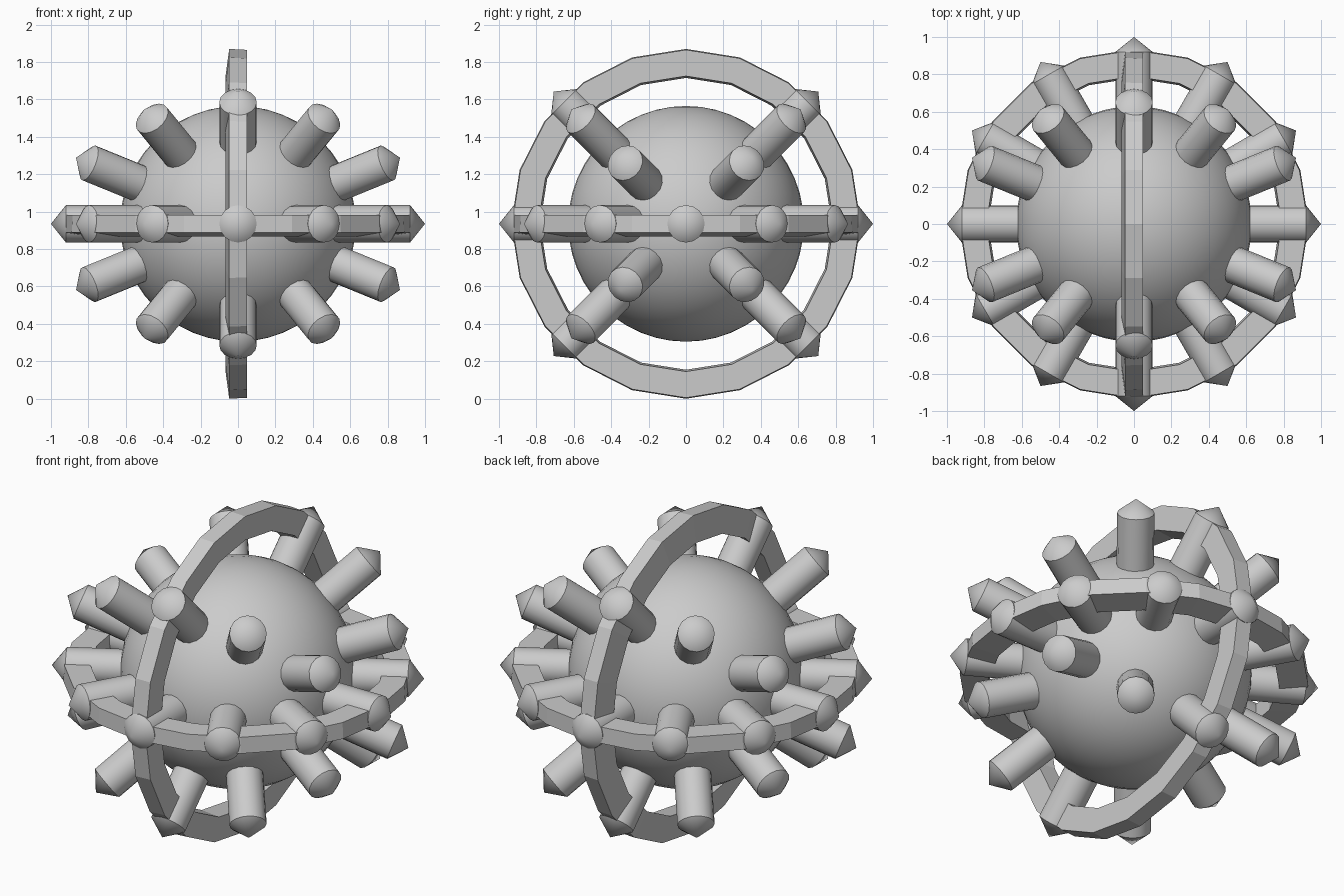
import bpy, bmesh, math
from mathutils import Matrix, Vector

if "Cube" in bpy.data.objects:
    bpy.data.objects.remove(bpy.data.objects["Cube"])

CZ = 0.935                      # height of the centre of the model
CENTRE = Matrix.Translation((0, 0, CZ))


def lathe(name, profile, segments, matrix, closed=False, smooth=True):
    """Spin (radius, height) points about local z, then place the result."""
    bm = bmesh.new()
    rings = []
    for r, h in profile:
        if r < 1e-6:
            rings.append([bm.verts.new((0, 0, h))] * segments)
        else:
            rings.append([bm.verts.new((r * math.cos(2 * math.pi * i / segments),
                                        r * math.sin(2 * math.pi * i / segments), h))
                          for i in range(segments)])
    pairs = list(zip(rings, rings[1:]))
    if closed:
        pairs.append((rings[-1], rings[0]))
    for a, b in pairs:
        for i in range(segments):
            j = (i + 1) % segments
            quad = list(dict.fromkeys((a[i], a[j], b[j], b[i])))
            bm.faces.new(quad)
    bmesh.ops.recalc_face_normals(bm, faces=bm.faces)
    for f in bm.faces:
        f.smooth = smooth
    mesh = bpy.data.meshes.new(name)
    bm.to_mesh(mesh)
    bm.free()
    obj = bpy.data.objects.new(name, mesh)
    bpy.context.collection.objects.link(obj)
    obj.matrix_world = matrix
    return obj


# Round core
bpy.ops.mesh.primitive_uv_sphere_add(segments=48, ring_count=24, radius=0.63,
                                     location=(0, 0, CZ))
core = bpy.context.object
core.name = "core"
bpy.ops.object.shade_smooth()

# Two faceted hoops: one level, one upright in the yz plane
hoop = [(0.935, -0.047), (0.93, 0.047), (0.79, 0.047), (0.78, -0.068)]
lathe("level_hoop", hoop, 20, CENTRE, closed=True, smooth=False)
lathe("upright_hoop", hoop, 20,
      CENTRE @ Matrix.Rotation(math.radians(90), 4, 'Y'), closed=True, smooth=False)

# Spikes: three fans of twelve about the x axis, sharing the two on that axis
spike = [(0, 0.45), (0.1, 0.45), (0.1, 0.92), (0, 1.0)]
count = 0
for tilt in (0, 45, -45):
    for k in range(12):
        if tilt and k in (0, 6):
            continue
        a = math.radians(30 * k)
        d = Vector((math.cos(a), math.sin(a), 0))
        d.rotate(Matrix.Rotation(math.radians(tilt), 3, 'X'))
        count += 1
        obj = lathe(f"spike_{count:02d}", spike, 16,
                    CENTRE @ d.to_track_quat('Z', 'Y').to_matrix().to_4x4())
        bpy.ops.object.select_all(action='DESELECT')
        obj.select_set(True)
        bpy.context.view_layer.objects.active = obj
        bpy.ops.object.shade_smooth_by_angle(angle=math.radians(30))
